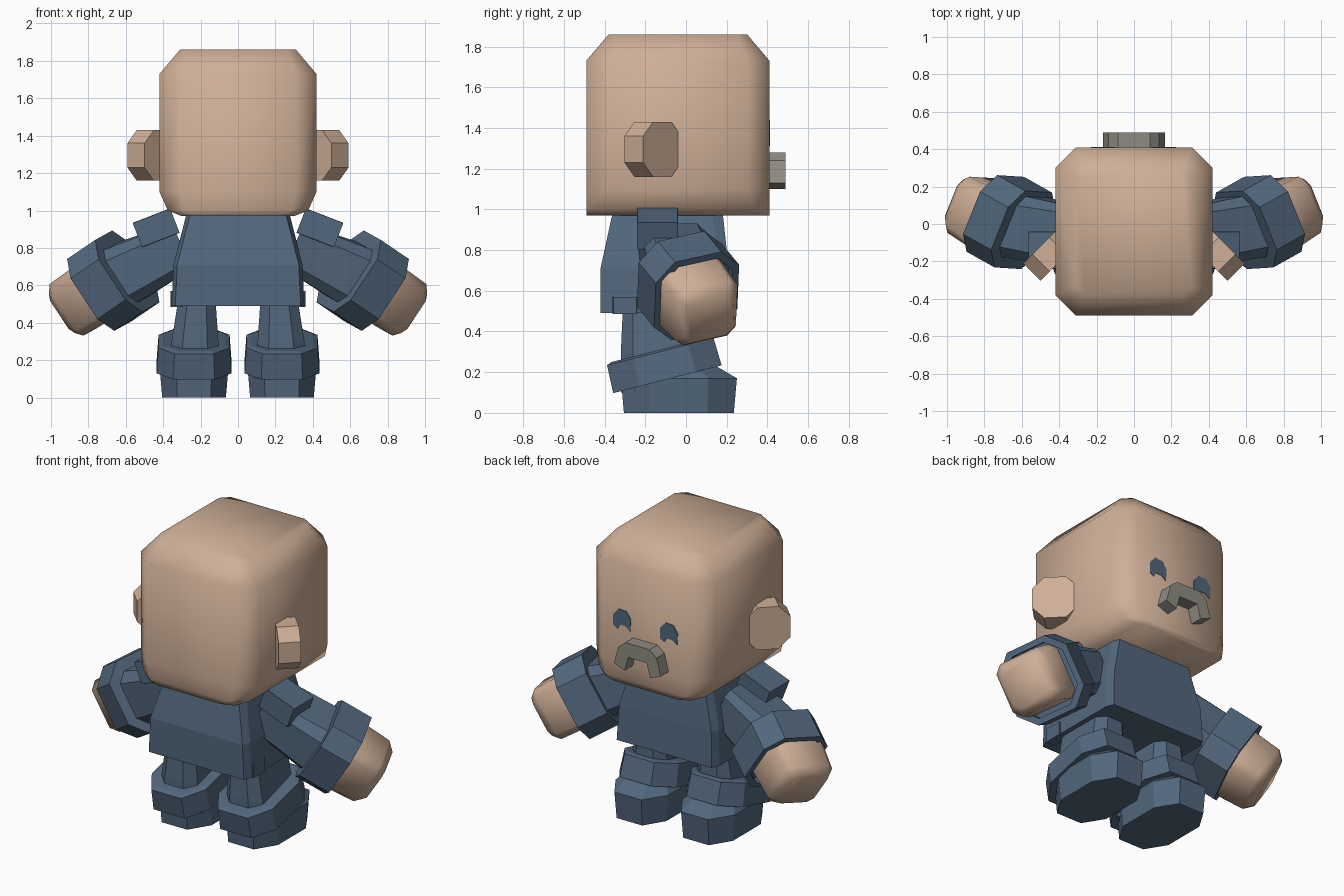
import bpy, bmesh, math
from mathutils import Vector as V

if "Cube" in bpy.data.objects:
    bpy.data.objects.remove(bpy.data.objects["Cube"])


def material(name, rgb):
    m = bpy.data.materials.new(name)
    m.diffuse_color = (*rgb, 1)
    m.use_nodes = True
    m.node_tree.nodes["Principled BSDF"].inputs["Base Color"].default_value = m.diffuse_color
    return m


SKIN = material("skin", (0.62, 0.43, 0.31))
BLUE = material("slate_blue", (0.085, 0.137, 0.205))
GREY = material("warm_grey", (0.27, 0.26, 0.22))
X, Y, Z = V((1, 0, 0)), V((0, 1, 0)), V((0, 0, 1))


def ring(c, u, v, w, h, cu, cv=None):
    """Chamfered rectangle around c, half sizes w and h along u and v."""
    cv = cu if cv is None else cv
    pts = [(w, h - cv), (w - cu, h), (cu - w, h), (-w, h - cv),
           (-w, cv - h), (cu - w, -h), (w - cu, -h), (w, cv - h)]
    return [V(c) + u * a + v * b for a, b in pts]


def loft(name, rings, mat, smooth=None, side=1):
    """Skin a stack of equal rings and cap both ends; side=-1 mirrors in x."""
    bm = bmesh.new()
    rows = [[bm.verts.new((p[0] * side, p[1], p[2])) for p in r] for r in rings]
    n = len(rows[0])
    for a, b in zip(rows, rows[1:]):
        for i in range(n):
            j = (i + 1) % n
            bm.faces.new((a[i], a[j], b[j], b[i]))
    bm.faces.new(rows[0])
    bm.faces.new(rows[-1])
    bmesh.ops.recalc_face_normals(bm, faces=bm.faces)
    me = bpy.data.meshes.new(name)
    bm.to_mesh(me)
    bm.free()
    me.materials.append(mat)
    ob = bpy.data.objects.new(name, me)
    bpy.context.collection.objects.link(ob)
    if smooth:
        bpy.ops.object.select_all(action='DESELECT')
        ob.select_set(True)
        bpy.context.view_layer.objects.active = ob
        bpy.ops.object.shade_smooth_by_angle(angle=math.radians(smooth))
    return ob


def plate(name, outline, y0, y1, mat, side=1):
    """Extrude an x,z outline from y0 to y1."""
    return loft(name, [[V((x, y, z)) for x, z in outline] for y in (y0, y1)],
                mat, side=side)


# Head: rounded block, straight front and back down to the chin
head = [(0.97, 0.30, 0.45, 0.08, 0.03), (1.0, 0.375, 0.45, 0.09, 0.07),
        (1.10, 0.42, 0.45, 0.11, 0.11), (1.73, 0.42, 0.45, 0.11, 0.11),
        (1.86, 0.31, 0.34, 0.05, 0.05)]
loft("head", [ring((0, -0.04, z), X, Y, w, h, cu, cv)
              for z, w, h, cu, cv in head], SKIN, smooth=60)

# Moustache: chunky arch in front of the face
half = [(0.065, 1.19), (0.09, 1.10), (0.165, 1.13), (0.135, 1.24), (0.085, 1.28)]
plate("moustache", half + [(-x, z) for x, z in reversed(half)], 0.41, 0.49, GREY)

# Torso: tapered jacket
torso = [(0.49, 0.355, -0.42, 0.22), (0.71, 0.345, -0.42, 0.21),
         (0.985, 0.275, -0.36, 0.18)]
loft("torso", [ring((0, (a + b) / 2, z), X, Y, w, (b - a) / 2, 0.02, 0.05)
               for z, w, a, b in torso], BLUE)

# Arm frame: axis points out, forward and down
axis = V((0.75, 0.42, -0.51)).normalized()
au = V((-0.36, 0.90, 0.20)).normalized()
av = axis.cross(au)
slope = V((0.93, 0, -0.36)).normalized()
up = V((0.36, 0, 0.93)).normalized()

for side, tag in ((1, "right"), (-1, "left")):
    # Ear: angled octagonal disc
    d, e = V((1, 1, 0)).normalized(), V((1, -1, 0)).normalized()
    f = V((0.497, -0.117, 1.295))
    loft(tag + "_ear", [ring(f - d * t, e, Z, 0.133, 0.135, 0.07)
                        for t in (0, 0.13)], SKIN, side=side)

    # Eye: arched shape with a notched lower edge
    eye = [(-0.06, -0.055), (-0.065, 0.02), (-0.035, 0.065), (0.02, 0.07),
           (0.06, 0.025), (0.06, -0.04), (0.03, -0.06), (0.015, -0.03),
           (-0.025, -0.03)]
    plate(tag + "_eye", [(x + 0.165 * side, z + 1.37) for x, z in eye],
          0.407, 0.413, BLUE)

    # Shoulder slab and upper arm
    s = V((0.445, -0.14, 0.905))
    loft(tag + "_shoulder", [ring(s + slope * t, Y, up, 0.10, 0.07, 0.002)
                             for t in (-0.115, 0.10)], BLUE, side=side)
    p, q = V((0.30, -0.07, 0.81)), V((0.65, -0.005, 0.64))
    loft(tag + "_upper_arm", [ring(p, Y, V((0.4, 0, 0.92)), 0.165, 0.13, 0.04),
                              ring(q, au, av, 0.18, 0.175, 0.06)],
         BLUE, side=side)

    # Cuff: wide octagonal band with a recessed opening
    c = V((0.667, 0.01, 0.625))
    loft(tag + "_cuff", [ring(c - axis * 0.10, au, av, 0.225, 0.23, 0.10),
                         ring(c + axis * 0.10, au, av, 0.225, 0.23, 0.10),
                         ring(c + axis * 0.10, au, av, 0.19, 0.195, 0.085),
                         ring(c + axis * 0.06, au, av, 0.19, 0.195, 0.085)],
         BLUE, side=side)

    # Hand: soft tapered block
    h = V((0.91, 0.12, 0.468))
    loft(tag + "_hand", [ring(h - axis * 0.25, au, av, 0.175, 0.17, 0.04),
                         ring(h - axis * 0.05, au, av, 0.165, 0.165, 0.045),
                         ring(h, au, av, 0.125, 0.125, 0.035)],
         SKIN, smooth=50, side=side)

    # Jacket hem tab
    loft(tag + "_hem_tab", [ring((0.33, -0.30, z), X, Y, 0.032, 0.06, 0.003)
                            for z in (0.485, 0.57)], BLUE, side=side)

    # Leg, widening downwards
    loft(tag + "_leg", [ring((0.23, -0.11, 0.10), X, Y, 0.145, 0.21, 0.07),
                        ring((0.23, -0.11, 0.30), X, Y, 0.125, 0.21, 0.06),
                        ring((0.22, -0.11, 0.52), X, Y, 0.10, 0.20, 0.05)],
         BLUE, side=side)

    # Shoe: octagonal sole, straight wall and sloped top
    loft(tag + "_shoe", [ring((0.235, -0.035, 0), X, Y, 0.17, 0.27, 0.08, 0.13),
                         ring((0.235, -0.035, 0.17), X, Y, 0.185, 0.285, 0.09, 0.14),
                         ring((0.235, -0.06, 0.24), X, Y, 0.13, 0.19, 0.06, 0.09)],
         BLUE, side=side)

    # Boot band: tilted octagonal ring around the ankle
    by = V((0, math.cos(0.25), math.sin(0.25)))
    bz = V((0, -math.sin(0.25), math.cos(0.25)))
    b = V((0.235, -0.11, 0.238))
    loft(tag + "_boot_band", [ring(b - bz * 0.075, X, by, 0.20, 0.275, 0.09, 0.13),
                              ring(b + bz * 0.065, X, by, 0.19, 0.27, 0.085, 0.13),
                              ring(b + bz * 0.075, X, by, 0.165, 0.245, 0.075, 0.12)],
         BLUE, side=side)
